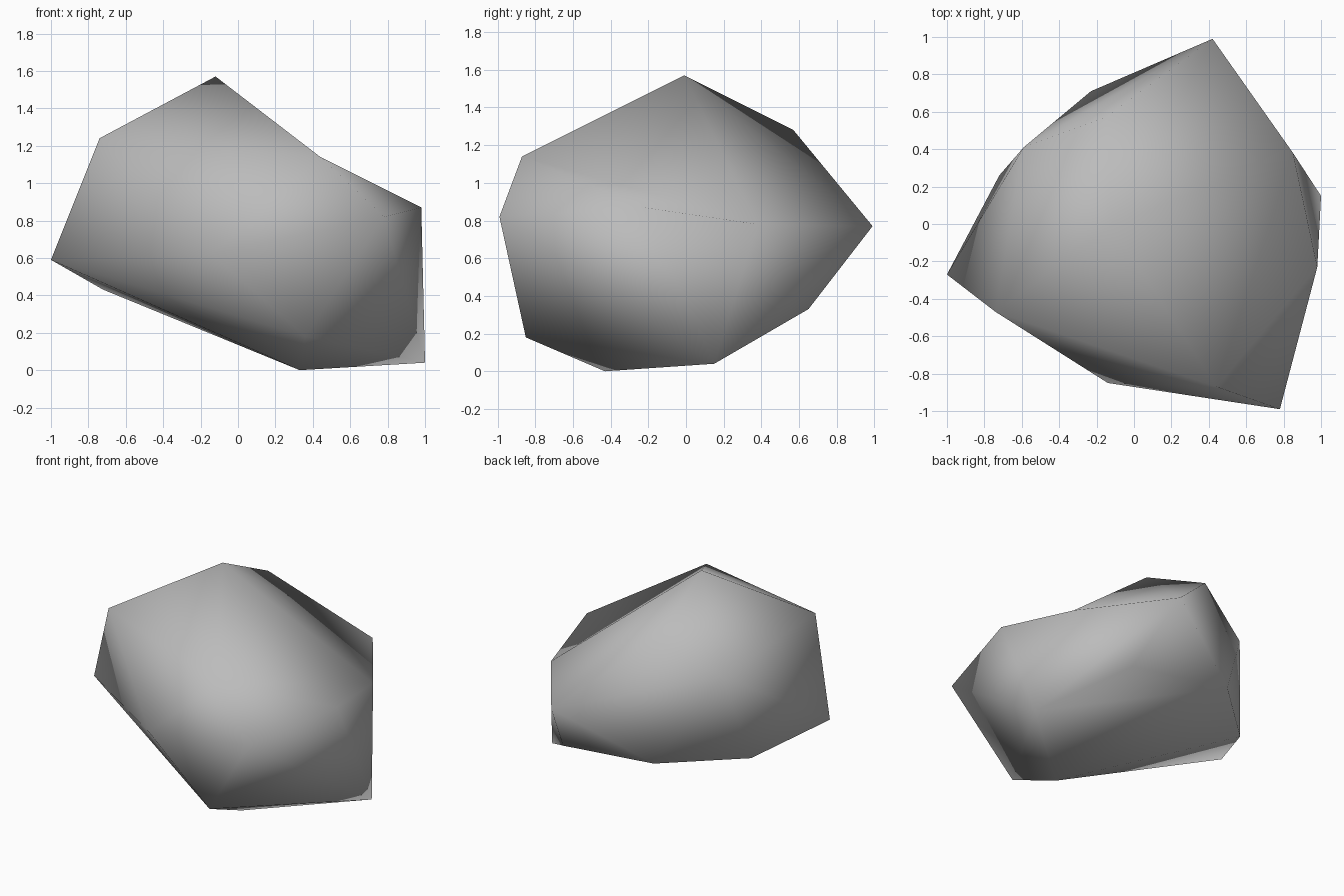
import bpy
import bmesh

cube = bpy.data.objects.get("Cube")
if cube:
    bpy.data.objects.remove(cube, do_unlink=True)

# One flat stone colour
stone = bpy.data.materials.new("stone_grey")
stone.use_nodes = True
colour = (0.5, 0.5, 0.5, 1)
stone.diffuse_color = colour
stone.node_tree.nodes["Principled BSDF"].inputs["Base Color"].default_value = colour

# Corners of the boulder
corners = {
    "peak": (-0.12, -0.01, 1.57),
    "left_tip": (-1.0, -0.27, 0.59),
    "left_shoulder": (-0.74, -0.47, 1.24),
    "back_shoulder": (-0.59, 0.41, 1.06),
    "back_crest": (-0.15, 0.57, 1.28),
    "back_tip": (0.42, 0.99, 0.77),
    "back_under": (-0.23, 0.71, 0.43),
    "left_under": (-0.72, 0.26, 0.43),
    "right_under": (0.56, 0.65, 0.33),
    "side_ridge": (0.85, 0.38, 0.78),
    "front_tip": (0.78, -0.99, 0.82),
    "front_brow": (0.44, -0.87, 1.14),
    "front_belly": (-0.14, -0.85, 0.62),
    "front_foot": (0.36, -0.85, 0.18),
    "base": (0.33, -0.43, 0.0),
    "right_foot": (1.0, 0.15, 0.04),
}

# Wrap a tight skin around the corners
bm = bmesh.new()
verts = {name: bm.verts.new(co) for name, co in corners.items()}
bmesh.ops.convex_hull(bm, input=list(bm.verts))

# Pull the right flank out to a knob, leaving a shallow dent above it
rim = [verts[n] for n in ("front_brow", "front_tip", "right_foot", "side_ridge")]
flank = [f for f in bm.faces if all(v in rim for v in f.verts)]
bmesh.ops.delete(bm, geom=flank, context="FACES")
knob = bm.verts.new((0.98, -0.23, 0.87))
for a, b in zip(rim, rim[1:] + rim[:1]):
    bm.faces.new((a, b, knob))
bmesh.ops.recalc_face_normals(bm, faces=list(bm.faces))
for face in bm.faces:
    face.smooth = True

mesh = bpy.data.meshes.new("boulder")
bm.to_mesh(mesh)
bm.free()
mesh.materials.append(stone)
boulder = bpy.data.objects.new("boulder", mesh)
bpy.context.collection.objects.link(boulder)
